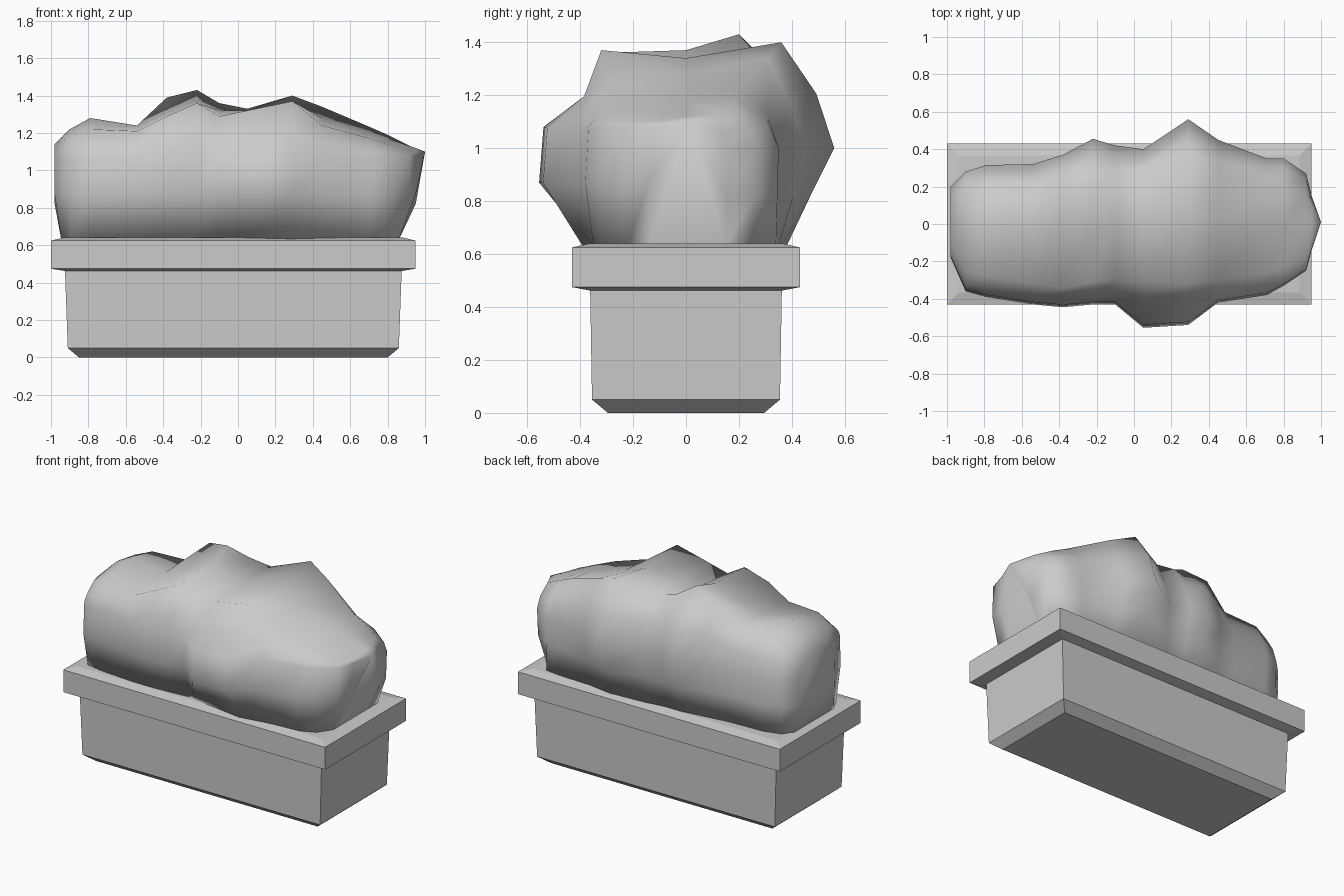
import bpy
import bmesh


def loft(name, rings, tip=None):
    """Join equal rings with quads; cap the start, and cap or point the end."""
    n = len(rings[0])
    verts = [v for r in rings for v in r]
    faces = [list(range(n))[::-1]]
    for i in range(len(rings) - 1):
        for j in range(n):
            a, b = i * n + j, i * n + (j + 1) % n
            faces.append([a, b, b + n, a + n])
    last = (len(rings) - 1) * n
    if tip:
        verts.append(tip)
        faces += [[last + j, last + (j + 1) % n, len(verts) - 1] for j in range(n)]
    else:
        faces.append([last + j for j in range(n)])
    mesh = bpy.data.meshes.new(name)
    mesh.from_pydata(verts, [], faces)
    bm = bmesh.new()
    bm.from_mesh(mesh)
    bmesh.ops.recalc_face_normals(bm, faces=bm.faces)
    bm.to_mesh(mesh)
    bm.free()
    ob = bpy.data.objects.new(name, mesh)
    bpy.context.collection.objects.link(ob)
    return ob


# Planter box with chamfered foot and overhanging rim: half x, half y, z
CX = -0.025
profile = [(0.825, 0.295, 0), (0.885, 0.355, 0.05), (0.90, 0.362, 0.462),
           (0.975, 0.43, 0.475), (0.975, 0.43, 0.625), (0.91, 0.365, 0.64)]
loft("planter_box", [[(CX - a, -b, z), (CX + a, -b, z), (CX + a, b, z), (CX - a, b, z)]
                     for a, b, z in profile])

# Bush stations along x: front foot y, front y, front top y/z, middle z,
# back top y/z, back y, back foot y
stations = [
    (-0.98, -0.22, -0.18, -0.10, 1.13, 1.14, 0.12, 1.13, 0.20, 0.20),
    (-0.90, -0.31, -0.36, -0.25, 1.18, 1.22, 0.19, 1.19, 0.28, 0.27),
    (-0.79, -0.33, -0.39, -0.28, 1.22, 1.28, 0.22, 1.23, 0.315, 0.30),
    (-0.54, -0.35, -0.43, -0.32, 1.21, 1.24, 0.22, 1.24, 0.32, 0.31),
    (-0.38, -0.35, -0.445, -0.34, 1.29, 1.30, 0.24, 1.39, 0.37, 0.33),
    (-0.22, -0.34, -0.43, -0.31, 1.36, 1.37, 0.20, 1.43, 0.455, 0.35),
    (-0.10, -0.33, -0.43, -0.30, 1.29, 1.32, 0.26, 1.36, 0.42, 0.35),
    (0.05, -0.36, -0.555, -0.31, 1.32, 1.32, 0.28, 1.33, 0.40, 0.37),
    (0.29, -0.39, -0.54, -0.32, 1.37, 1.34, 0.36, 1.40, 0.56, 0.38),
    (0.45, -0.37, -0.42, -0.30, 1.24, 1.28, 0.31, 1.34, 0.45, 0.36),
    (0.71, -0.35, -0.38, -0.26, 1.17, 1.20, 0.20, 1.23, 0.35, 0.35),
    (0.80, -0.31, -0.33, -0.23, 1.14, 1.17, 0.19, 1.19, 0.35, 0.34),
    (0.92, -0.22, -0.25, -0.18, 1.10, 1.13, 0.16, 1.13, 0.27, 0.25),
    (0.95, -0.14, -0.14, -0.10, 1.10, 1.12, 0.10, 1.12, 0.15, 0.15),
]
rings = []
for x, f0, f, ft, zf, zm, bt, zb, b, b0 in stations:
    xf = max(-0.945, min(x, 0.86))          # foot tucks in at the ends
    shoulder = 0.65 * max(f, -0.42) + 0.35 * ft
    rings.append([(xf, f0, 0.63), (x, f, 0.87), (x, f * 0.97, 1.08),
                  (x, shoulder, 1.08 + 0.4 * (zf - 1.08)), (x, ft, zf),
                  (x, 0.0, zm), (x, bt, zb), (x, b * 0.88, 1.01 + 0.5 * (zb - 1.01)),
                  (x, b, 1.0), (x, (b + b0) / 2, 0.82), (xf, b0, 0.63)])
bush = loft("bush", rings, tip=(1.0, 0.01, 1.10))
bush.data.polygons.foreach_set("use_smooth", [True] * len(bush.data.polygons))
bush.data.update()
